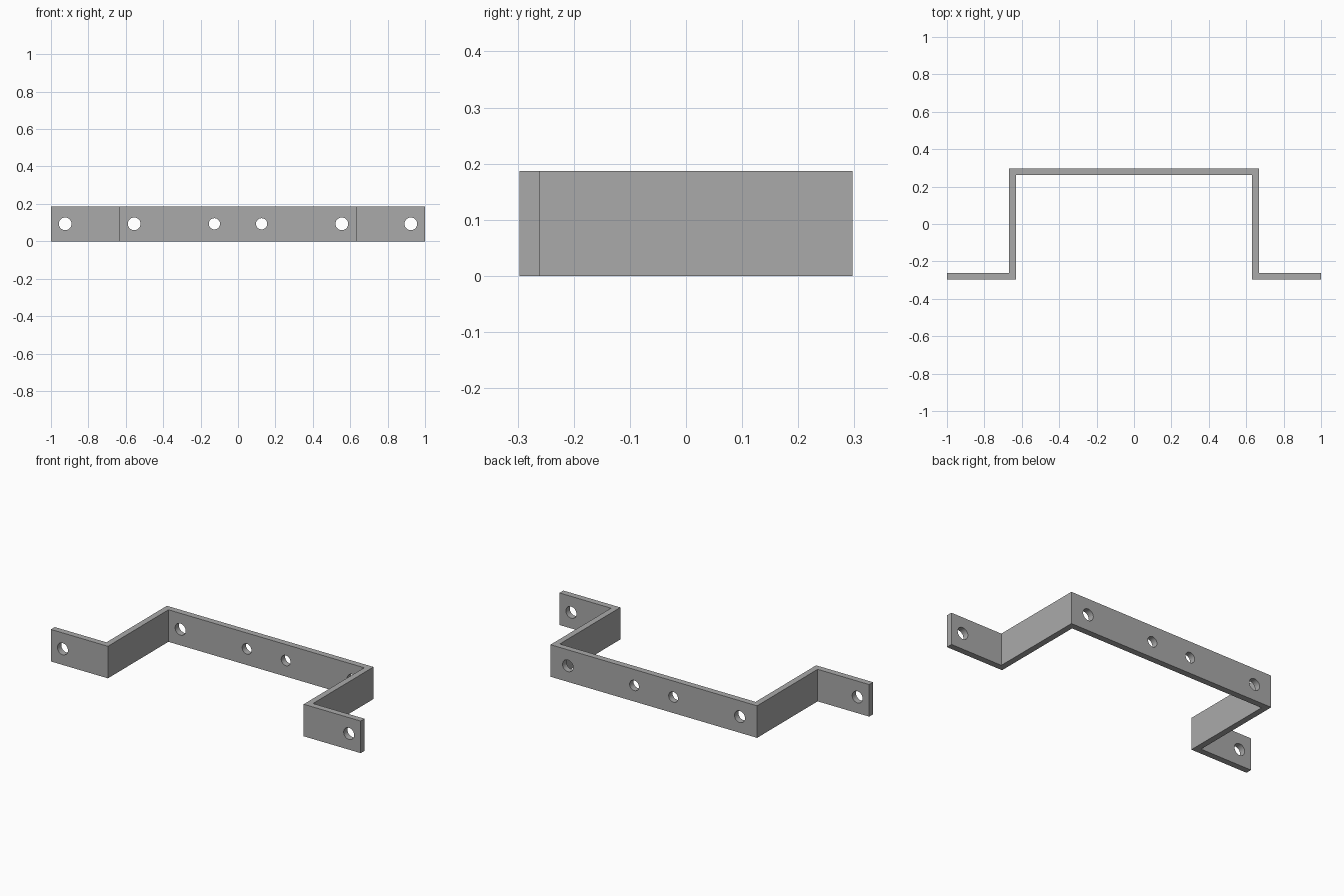
import bpy, bmesh
from math import radians
from mathutils import Matrix, Vector

cube = bpy.data.objects.get("Cube")
if cube:
    bpy.data.objects.remove(cube, do_unlink=True)

HEIGHT = 0.187      # strip width, standing on edge
DEPTH = 0.297       # half of the overall depth
THICK = 0.036       # sheet thickness
LEG_IN, LEG_OUT = 0.632, 0.667

steel = bpy.data.materials.new("grey_steel")
steel.use_nodes = True
colour = (0.4, 0.4, 0.4, 1)
steel.diffuse_color = colour
steel.node_tree.nodes["Principled BSDF"].inputs["Base Color"].default_value = colour


def make_object(name, bm):
    bmesh.ops.recalc_face_normals(bm, faces=bm.faces)
    mesh = bpy.data.meshes.new(name)
    bm.to_mesh(mesh)
    bm.free()
    mesh.materials.append(steel)
    obj = bpy.data.objects.new(name, mesh)
    bpy.context.collection.objects.link(obj)
    return obj


# Bent strip: half outline from above, mirrored and extruded upward
half = [(LEG_OUT, DEPTH), (LEG_OUT, -DEPTH + THICK), (1, -DEPTH + THICK),
        (1, -DEPTH), (LEG_IN, -DEPTH), (LEG_IN, DEPTH - THICK)]
outline = half + [(-x, y) for x, y in reversed(half)]
bm = bmesh.new()
base = bm.faces.new([bm.verts.new((x, y, 0)) for x, y in outline])
top = bmesh.ops.extrude_face_region(bm, geom=[base])["geom"]
bmesh.ops.translate(bm, vec=Vector((0, 0, HEIGHT)),
                    verts=[v for v in top if isinstance(v, bmesh.types.BMVert)])
bracket = make_object("bent_bracket", bm)

# Screw holes through the flanges and the back plate
bm = bmesh.new()
for x, radius in ((0.924, 0.034), (0.555, 0.034), (0.126, 0.03)):
    for side in (-1, 1):
        place = Matrix.Translation((side * x, 0, HEIGHT / 2)) @ Matrix.Rotation(radians(90), 4, "X")
        bmesh.ops.create_cone(bm, cap_ends=True, segments=40, radius1=radius,
                              radius2=radius, depth=1, matrix=place)
cutter = make_object("hole_cutter", bm)
cutter.hide_render = True

cut = bracket.modifiers.new("screw_holes", "BOOLEAN")
cut.operation = "DIFFERENCE"
cut.solver = "EXACT"
cut.object = cutter
bpy.ops.object.select_all(action="DESELECT")
bracket.select_set(True)
bpy.context.view_layer.objects.active = bracket
bpy.ops.object.modifier_apply(modifier=cut.name)
bpy.data.objects.remove(cutter, do_unlink=True)

# Smooth hole walls, crisp bends and rims
bpy.ops.object.shade_smooth_by_angle(angle=radians(30))
